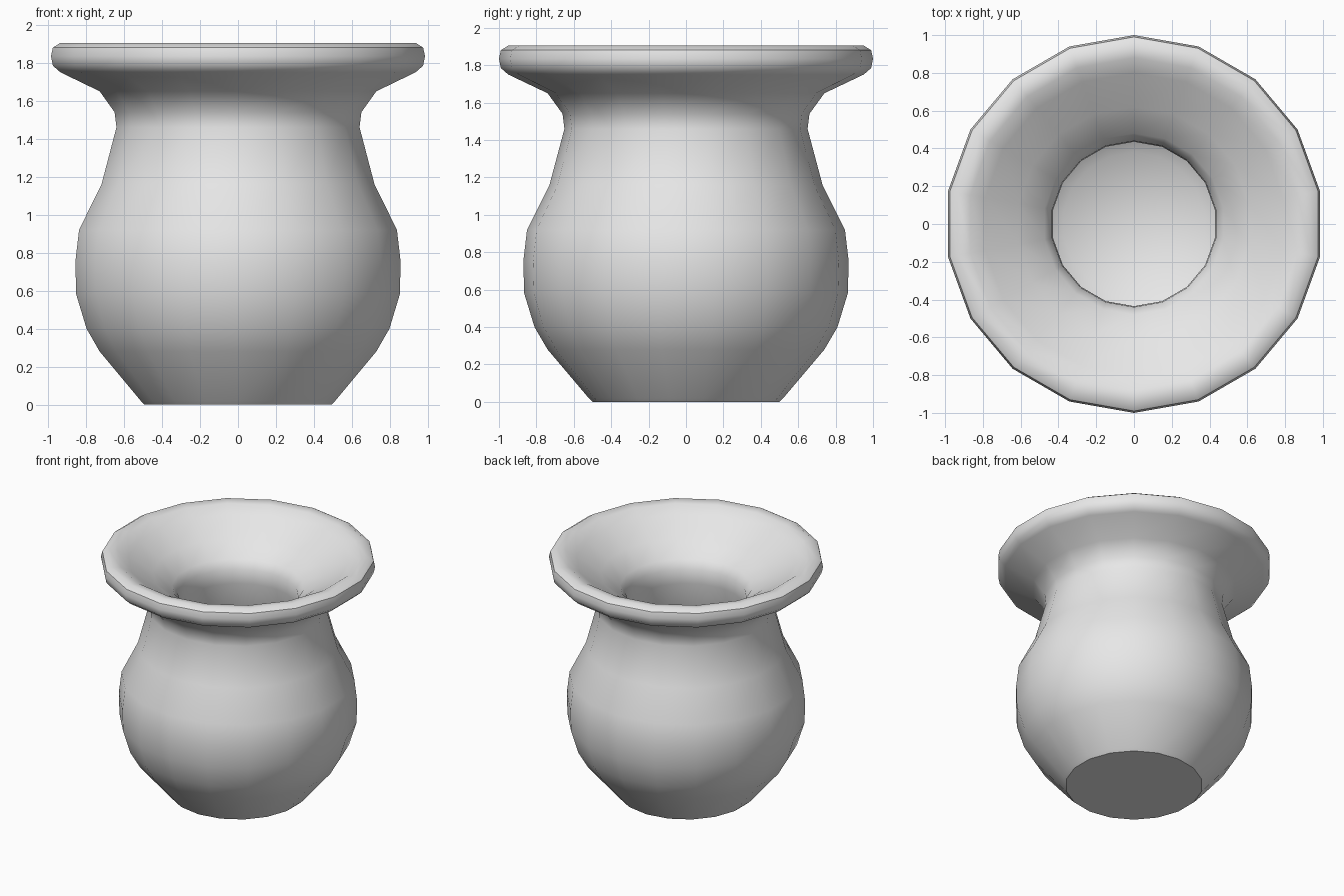
import bpy, bmesh, math
from mathutils import Matrix

cube = bpy.data.objects.get("Cube")
if cube:
    bpy.data.objects.remove(cube, do_unlink=True)

SIDES = 18


def make_material(name, rgb):
    mat = bpy.data.materials.new(name)
    mat.use_nodes = True
    mat.diffuse_color = (*rgb, 1)
    mat.node_tree.nodes["Principled BSDF"].inputs["Base Color"].default_value = (*rgb, 1)
    return mat


def lathe(name, profile, mat):
    """Spin a (radius, height) profile around z."""
    bm = bmesh.new()
    verts = [bm.verts.new((0, r, z)) for r, z in profile]
    edges = [bm.edges.new(pair) for pair in zip(verts, verts[1:])]
    bmesh.ops.spin(bm, geom=verts + edges, cent=(0, 0, 0), axis=(0, 0, 1),
                   angle=math.tau, steps=SIDES, use_merge=False)
    bmesh.ops.remove_doubles(bm, verts=bm.verts[:], dist=0.0005)
    bmesh.ops.recalc_face_normals(bm, faces=bm.faces[:])
    mesh = bpy.data.meshes.new(name)
    bm.to_mesh(mesh)
    bm.free()
    mesh.materials.append(mat)
    obj = bpy.data.objects.new(name, mesh)
    bpy.context.collection.objects.link(obj)
    bpy.ops.object.select_all(action="DESELECT")
    obj.select_set(True)
    bpy.context.view_layer.objects.active = obj
    bpy.ops.object.shade_smooth_by_angle(angle=math.radians(45))
    return obj


clay = make_material("light grey clay", (0.8, 0.8, 0.8))

# Outer wall: base, belly, neck
belly = [(0, 0), (0.5, 0), (0.52, 0.02), (0.74, 0.28), (0.81, 0.4), (0.865, 0.58),
         (0.87, 0.75), (0.85, 0.92), (0.73, 1.16), (0.65, 1.46), (0.66, 1.54), (0.74, 1.65)]
# Flared, rounded rim
rim = [(0.95, 1.75), (0.99, 1.785), (1.0, 1.835), (0.99, 1.88), (0.95, 1.905), (0.88, 1.895)]
# Funnel mouth and hollow inside
hollow = [(0.8, 1.845), (0.62, 1.735), (0.48, 1.635), (0.44, 1.57), (0.435, 1.46), (0.52, 1.1),
          (0.65, 0.86), (0.67, 0.74), (0.66, 0.6), (0.62, 0.47), (0.54, 0.36), (0.38, 0.22),
          (0, 0.2)]

lathe("vase", belly + rim + hollow, clay)
